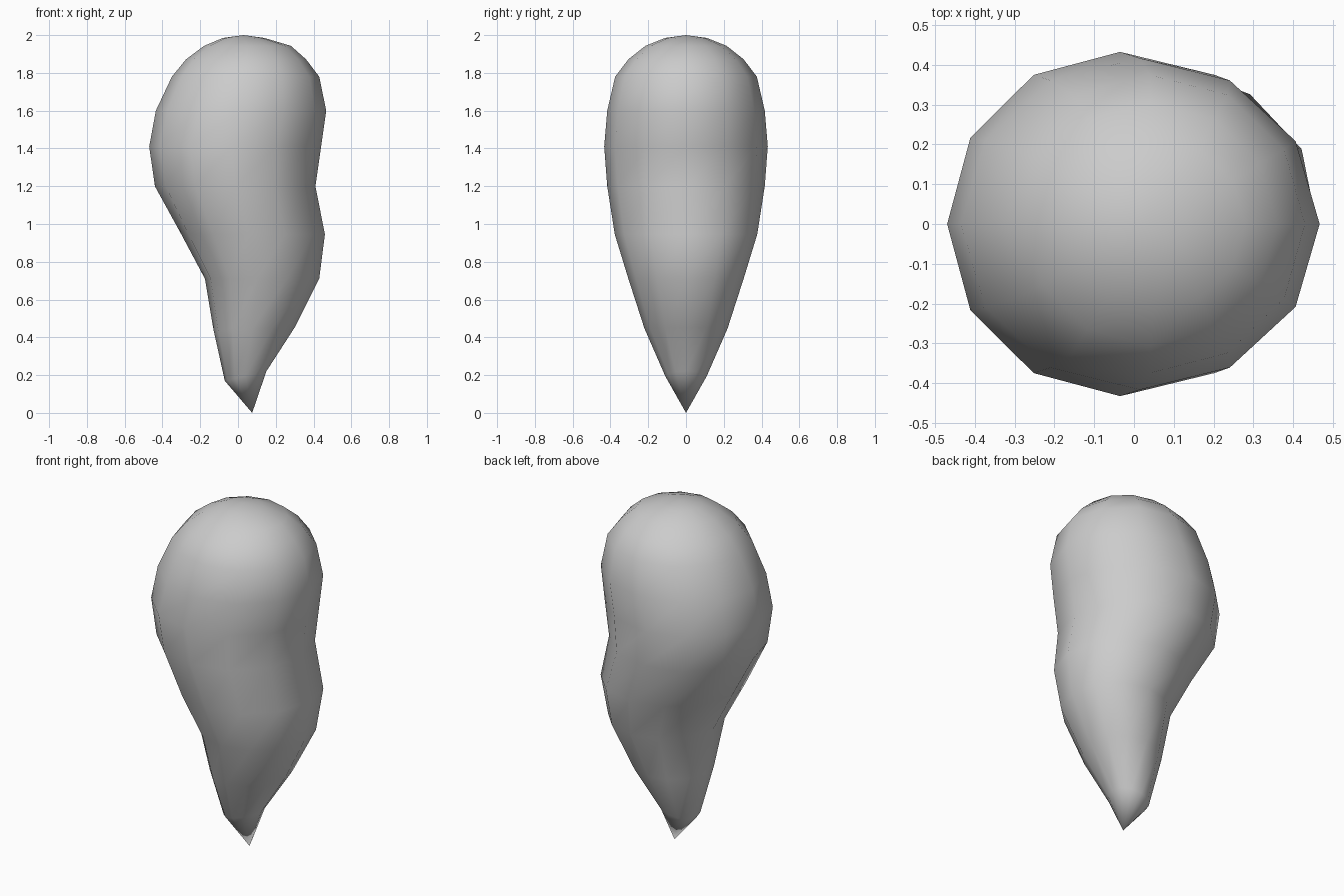
import bpy, bmesh
from math import sin, cos, pi

if "Cube" in bpy.data.objects:
    bpy.data.objects.remove(bpy.data.objects["Cube"])

SIDES = 12
TIP, CROWN = (0.075, 0, 0), (0.03, 0, 2.0)

# Cross-sections: height, left x, centre x, right x, half depth, tilt, shear
RINGS = [
    (0.195, -0.07, 0.04, 0.15, 0.11, 0.025, 0),
    (0.447, -0.13, 0.085, 0.30, 0.22, 0.005, 0.01),
    (0.71, -0.175, 0.125, 0.43, 0.305, 0, 0.02),
    (0.945, -0.30, 0.08, 0.46, 0.377, 0, 0.025),
    (1.20, -0.44, -0.015, 0.41, 0.417, 0, 0),
    (1.41, -0.47, -0.035, 0.44, 0.433, 0, 0),
    (1.60, -0.435, 0.015, 0.467, 0.417, 0, 0),
    (1.78, -0.35, 0.04, 0.43, 0.375, 0, 0),
    (1.872, -0.275, 0.043, 0.36, 0.305, 0, 0),
    (1.943, -0.18, 0.05, 0.28, 0.215, 0, 0),
    (1.985, -0.08, 0.03, 0.14, 0.11, 0, 0),
]

bm = bmesh.new()

# Body rings
loops = []
for z, left, mid, right, depth, tilt, shear in RINGS:
    loop = []
    for i in range(SIDES):
        c, s = cos(2 * pi * i / SIDES), sin(2 * pi * i / SIDES)
        rx = right - mid if c > 0 else mid - left
        loop.append(bm.verts.new((mid + rx * c + shear * s, depth * s, z + tilt * c)))
    loops.append(loop)

# Skin between rings, then close the pointed tip and the rounded crown
tip, crown = bm.verts.new(TIP), bm.verts.new(CROWN)
for i in range(SIDES):
    j = (i + 1) % SIDES
    for a, b in zip(loops, loops[1:]):
        bm.faces.new((a[i], a[j], b[j], b[i]))
    bm.faces.new((tip, loops[0][j], loops[0][i]))
    bm.faces.new((crown, loops[-1][i], loops[-1][j]))

bmesh.ops.recalc_face_normals(bm, faces=bm.faces)
for f in bm.faces:
    f.smooth = True
mesh = bpy.data.meshes.new("tapered_body")
bm.to_mesh(mesh)
bm.free()
bpy.context.collection.objects.link(bpy.data.objects.new("tapered_body", mesh))
